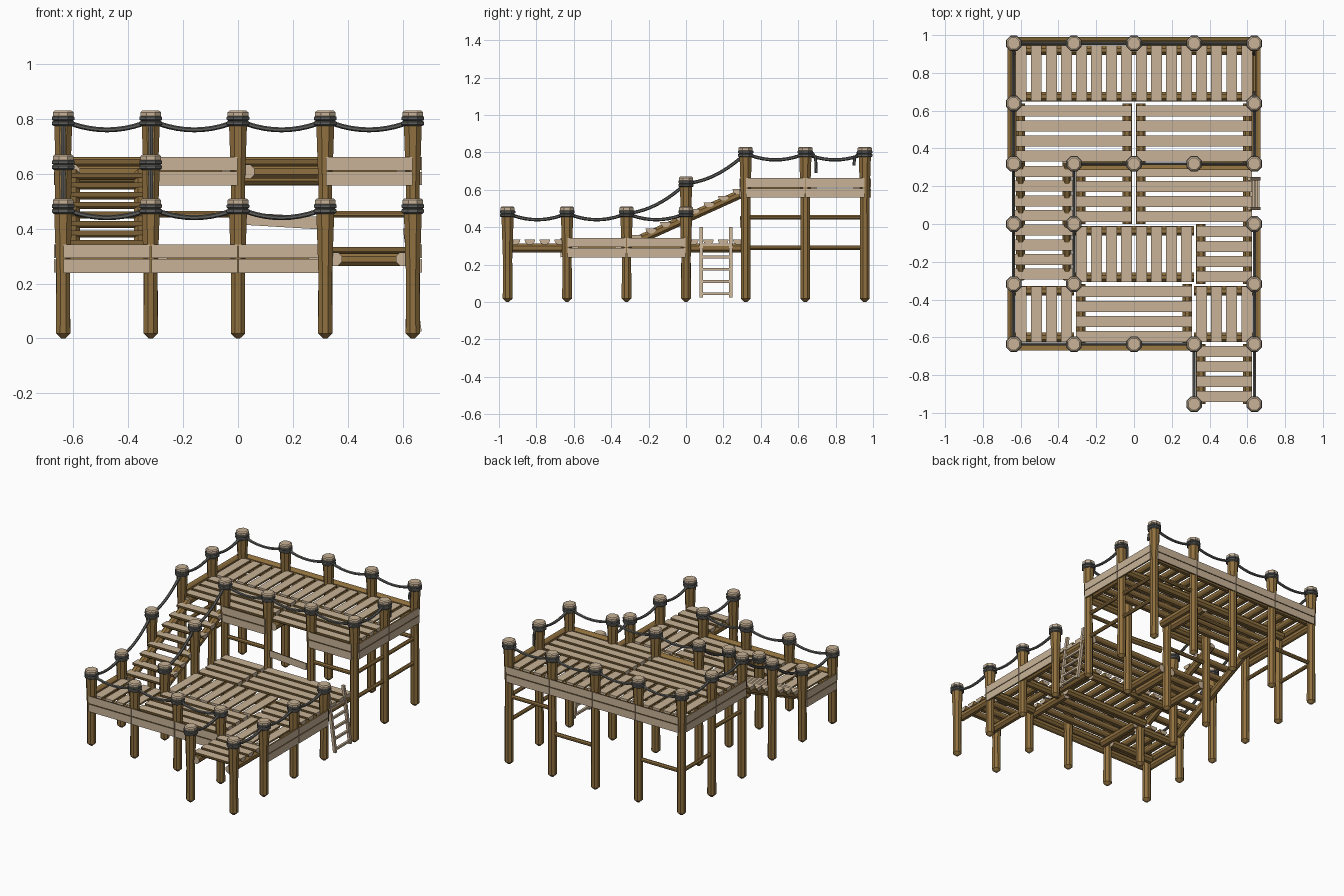
import bpy, bmesh, math
from mathutils import Vector as V

if "Cube" in bpy.data.objects:
    bpy.data.objects.remove(bpy.data.objects["Cube"])

def mat(name, c):
    m = bpy.data.materials.new(name)
    m.diffuse_color = (*c, 1)
    m.use_nodes = True
    m.node_tree.nodes["Principled BSDF"].inputs["Base Color"].default_value = m.diffuse_color
    return m
MATS = [mat("bark", (.28, .165, .05)), mat("cut_wood", (.58, .45, .31)), mat("rope", (.115, .115, .11))]
BARK, CUT, ROPE = 0, 1, 2
parts = {}

def part(name):
    return parts.setdefault(name, bmesh.new())

def loft(bm, rings, side_mats, end_mat):
    vs = [[bm.verts.new(p) for p in r] for r in rings]
    n = len(vs[0])
    for a, b in zip(vs, vs[1:]):
        for i in range(n):
            j = (i + 1) % n
            bm.faces.new((a[i], a[j], b[j], b[i])).material_index = side_mats[i]
    bm.faces.new(vs[0][::-1]).material_index = end_mat
    bm.faces.new(vs[-1]).material_index = end_mat

# round rail or rope through points, radius per point
def sweep(name, pts, radii, n=8, m=BARK, end=CUT):
    pts = [V(p) for p in pts]
    if not isinstance(radii, (list, tuple)):
        radii = [radii] * len(pts)
    rings = []
    for k, (p, r) in enumerate(zip(pts, radii)):
        d = (pts[min(k + 1, len(pts) - 1)] - pts[max(k - 1, 0)]).normalized()
        s = V((1, 0, 0)) if abs(d.z) > .85 else d.cross(V((0, 0, 1))).normalized()
        u = s.cross(d).normalized()
        ang = [2 * math.pi * (i + .5) / n for i in range(n)]
        rings.append([p + s * r * math.cos(a) + u * r * math.sin(a) for a in ang])
    loft(part(name), rings, [m] * n, end)

# split log: flat cut face towards normal, bark behind
def half_log(name, a, b, nrm, w=.058, t=.026):
    a, b, nrm = V(a), V(b), V(nrm).normalized()
    s = nrm.cross((b - a).normalized())
    prof = [(-.5, 0), (.5, 0), (.42, -.6), (.2, -1), (-.2, -1), (-.42, -.6)]
    rings = [[p + s * w * x + nrm * t * y for x, y in prof] for p in (a, b)]
    loft(part(name), rings, [CUT] + [BARK] * 5, CUT)

G = .318
X = [-.637, -.318, 0, .318, .637]
YS = [-.954, -.636, -.318, 0, .319, .638, .956]
LOW, MID, HIGH = .51, .67, .83

# posts: (column, row) -> height
posts = {(i, 6): HIGH for i in range(5)}
posts.update({(i, 4): HIGH for i in range(5)})
posts.update({(0, 5): HIGH, (4, 5): HIGH, (0, 3): MID, (1, 3): MID, (4, 3): LOW,
              (0, 2): LOW, (1, 2): LOW, (4, 2): LOW, (3, 0): LOW, (4, 0): LOW})
posts.update({(i, 1): LOW for i in range(5)})
for (i, j), h in posts.items():
    x, y = X[i], YS[j]
    prof = [(0, .008), (.018, .028), (h - .28, .027), (h - .06, .035), (h - .012, .036)]
    sweep("posts", [(x, y, z) for z, r in prof], [r for z, r in prof])
    sweep("post_caps", [(x, y, h - .02), (x, y, h - .006), (x, y, h)], [.041, .041, .033], m=CUT)
    # two turns of rope lashing
    for z in (h - .028, h - .046):
        sweep("rope_lashings", [(x, y, z - .010), (x, y, z - .005), (x, y, z + .005), (x, y, z + .010)],
              [.037, .0445, .0445, .037], m=ROPE, end=ROPE)

# rope handrails sagging between posts
def rope(p, q, sag=.034):
    a = V((X[p[0]], YS[p[1]], posts[p] - .036))
    b = V((X[q[0]], YS[q[1]], posts[q] - .036))
    pts = [a.lerp(b, t / 10) - V((0, 0, sag * 4 * (t / 10) * (1 - t / 10))) for t in range(11)]
    sweep("rope_rails", pts, .009, 6, ROPE, ROPE)

def chain(*keys):
    for p, q in zip(keys, keys[1:]):
        rope(p, q)
chain((0, 1), (0, 2), (0, 3), (0, 4), (0, 5), (0, 6), (1, 6), (2, 6), (3, 6), (4, 6))
chain((1, 2), (1, 3), (1, 4), (2, 4), (3, 4), (4, 4), (4, 5))
chain((0, 1), (1, 1), (2, 1), (3, 1), (3, 0))
chain((4, 0), (4, 1), (4, 2), (4, 3))
# broken rope ends hanging at the right side
for y, s, l in ((YS[5], 1, .11), (YS[6], -1, .07)):
    sweep("broken_rope", [(X[4], y, .795), (X[4], y + s * .04, .795), (X[4], y + s * .055, .77),
                          (X[4], y + s * .058, .80 - l)], .008, 6, ROPE, ROPE)

# deck bay: planks over two supporting logs
def deck(x0, x1, y0, y1, top, along_x):
    a0, a1, b0, b1 = (x0, x1, y0, y1) if along_x else (y0, y1, x0, x1)
    P = (lambda a, b, z: (a, b, z)) if along_x else (lambda a, b, z: (b, a, z))
    n = round((b1 - b0) / G * 4)
    for i in range(n):
        b = b0 + (i + .5) * (b1 - b0) / n
        half_log("deck_planks", P(a0 + .012, b, top), P(a1 - .012, b, top), (0, 0, 1))
    for a in (a0 + .036, a1 - .036):
        sweep("deck_beams", [P(a, b0 - .0, top - .045), P(a, b1 + .0, top - .045)], .027)

UP, DN = .653, .334
for k in (0, 2):
    deck(X[k], X[k + 2], YS[5], YS[6], UP, False)
    deck(X[k], X[k + 2], YS[4], YS[5], UP, True)
deck(X[1], X[2], YS[3], YS[4], DN, True)
deck(X[2], X[4], YS[3], YS[4], DN, True)
deck(X[1], X[3], YS[2], YS[3], DN, False)
deck(X[3], X[4], YS[2], YS[3], DN, True)
deck(X[0], X[1], YS[1], YS[2], DN, False)
deck(X[1], X[3], YS[1], YS[2], DN, True)
deck(X[3], X[4], YS[1], YS[2], DN, False)
deck(X[3], X[4], YS[0], YS[1], DN, True)

# side boards in pairs, flat face outward
def boards(p, q, nrm, top):
    a, b, n = V((X[p[0]], YS[p[1]], 0)), V((X[q[0]], YS[q[1]], 0)), V(nrm)
    d = (b - a).normalized() * .002
    for z in (top - .022, top - .076):
        o = n * .034 + V((0, 0, z))
        half_log("side_boards", a + d + o, b - d + o, n, .050, .026)
for i in range(4):
    boards((i, 6), (i + 1, 6), (0, 1, 0), UP + .006)
for j in (4, 5):
    boards((0, j), (0, j + 1), (-1, 0, 0), UP + .006)
    boards((4, j), (4, j + 1), (1, 0, 0), UP + .006)
for i in (1, 3):
    boards((i, 4), (i + 1, 4), (0, -1, 0), UP + .006)
for i in range(3):
    boards((i, 1), (i + 1, 1), (0, -1, 0), DN + .006)
for j in (1, 2):
    boards((4, j), (4, j + 1), (1, 0, 0), DN + .006)
boards((0, 1), (0, 2), (-1, 0, 0), DN + .006)

# board that has fallen loose below its gap
half_log("loose_board", (.03, .29, .436), (.30, .29, .42), (0, -1, 0), .045, .022)

# staircase
for x in (-.60, -.355):
    sweep("stair_stringers", [(x, -.29, .315), (x, .33, .595)], .026)
for i in range(8):
    y = -.265 + i * .0775
    half_log("stair_steps", (-.63, y, .358 + i * .035), (-.325, y, .358 + i * .035), (0, 0, 1))

# cross bars between the posts under the upper deck
def bar(p, q, z):
    sweep("cross_bars", [(X[p[0]], YS[p[1]], z), (X[q[0]], YS[q[1]], z)], .013)
for j in (4, 5):
    for z in (.453, .29):
        bar((4, j), (4, j + 1), z)
    bar((0, j), (0, j + 1), .453 if j == 4 else .29)
bar((1, 4), (2, 4), .453)
bar((3, 4), (4, 4), .453)
bar((3, 6), (4, 6), .453)
bar((2, 6), (3, 6), .29)
bar((0, 6), (1, 6), .29)

# ladder leaning on the lower deck
lad = lambda y, t: (.66 - .05 * t, y, .025 + .375 * t)
for y in (.082, .24):
    sweep("ladder_rails", [lad(y, 0), lad(y, 1)], .013, 4, CUT)
for i in range(5):
    t = .05 + i * .175
    sweep("ladder_rungs", [lad(.082, t), lad(.24, t)], .010, 4, CUT)

# turn every part into an object
for name, bm in parts.items():
    bmesh.ops.recalc_face_normals(bm, faces=bm.faces)
    me = bpy.data.meshes.new(name)
    bm.to_mesh(me)
    bm.free()
    for m in MATS:
        me.materials.append(m)
    bpy.context.collection.objects.link(bpy.data.objects.new(name, me))
